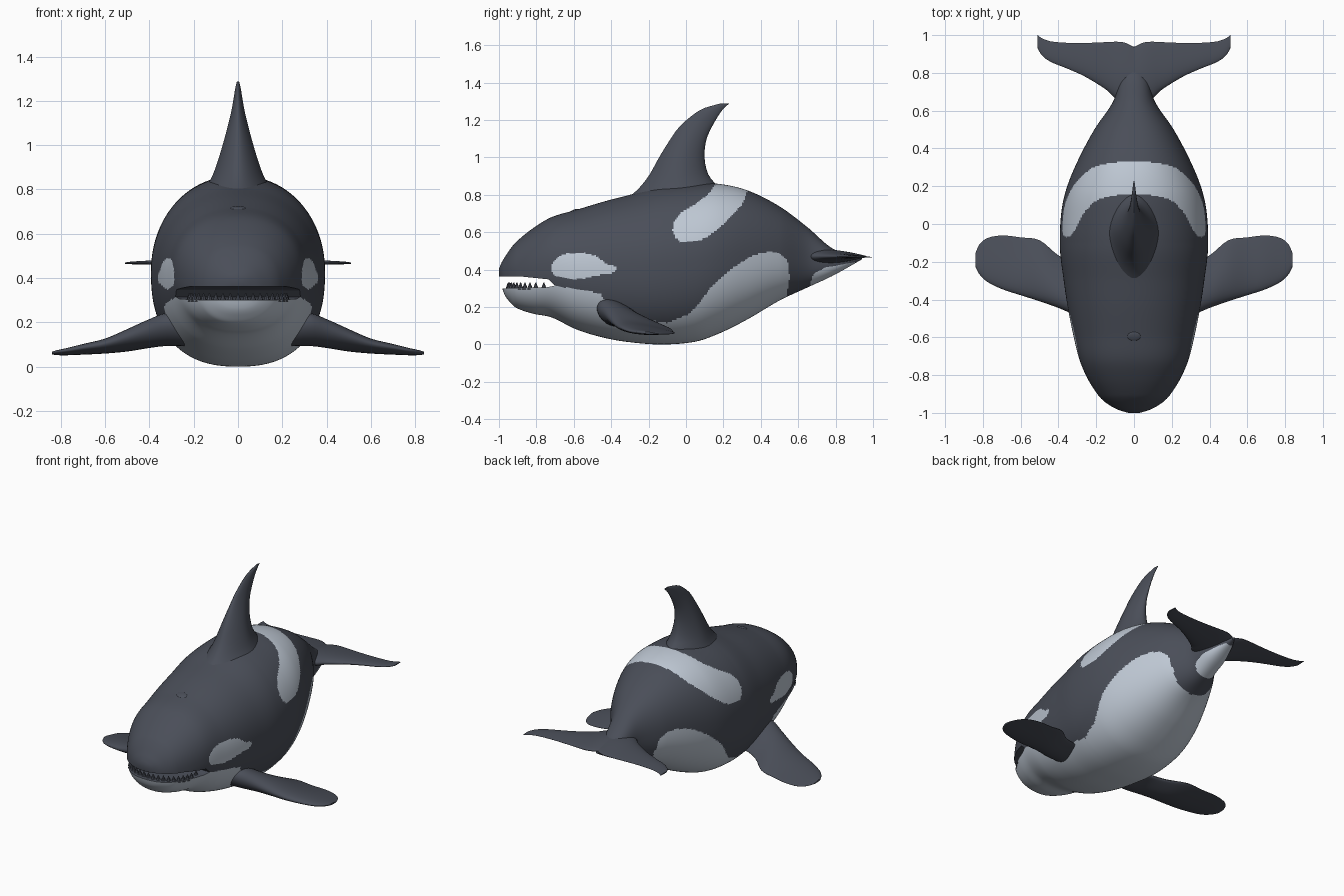
import bpy, bmesh, math
from mathutils import Vector, Matrix

if "Cube" in bpy.data.objects:
    bpy.data.objects.remove(bpy.data.objects["Cube"])


def material(name, rgb):
    m = bpy.data.materials.new(name)
    m.diffuse_color = (*rgb, 1)
    m.use_nodes = True
    m.node_tree.nodes["Principled BSDF"].inputs["Base Color"].default_value = m.diffuse_color
    return m


DARK = material("slate black", (0.068, 0.076, 0.098))
LIGHT = material("pale blue grey", (0.52, 0.58, 0.66))


def resample(rows, step):
    """Smooth curve through rows, keyed by their first column."""
    n = len(rows)

    def slope(i, k):
        a, b = rows[max(i - 1, 0)], rows[min(i + 1, n - 1)]
        return (b[k] - a[k]) / (b[0] - a[0])

    out = []
    for i in range(n - 1):
        a, b = rows[i], rows[i + 1]
        h = b[0] - a[0]
        count = max(2, math.ceil(h / step))
        for j in range(count):
            t = j / count
            row = [a[0] + h * t]
            for k in range(1, len(a)):
                row.append((2*t**3 - 3*t*t + 1) * a[k] + (t**3 - 2*t*t + t) * h * slope(i, k)
                           + (3*t*t - 2*t**3) * b[k] + (t**3 - t*t) * h * slope(i + 1, k))
            out.append(row)
    return out + [list(rows[-1])]


def ring(center, u, v, ru, rv, n, power=2.0, low_power=None, taper=0.0, droop=0.0):
    """Superellipse section; taper thins the +u end, droop lowers it."""
    pts = []
    for i in range(n):
        a = 2 * math.pi * (i + 0.5) / n
        c, s = math.cos(a), math.sin(a)
        k = power if s > 0 or low_power is None else low_power
        r = (abs(c) ** k + abs(s) ** k) ** (-1 / k)
        c, s = c * r, s * r
        pts.append(Vector(center) + Vector(u) * ru * c
                   + Vector(v) * (rv * s * (1 - taper * c) - droop * c))
    return pts


def finish(obj, angle=40):
    bpy.ops.object.select_all(action='DESELECT')
    obj.select_set(True)
    bpy.context.view_layer.objects.active = obj
    bpy.ops.object.shade_smooth_by_angle(angle=math.radians(angle))


def from_bmesh(name, bm, mats):
    bmesh.ops.recalc_face_normals(bm, faces=bm.faces[:])
    mesh = bpy.data.meshes.new(name)
    bm.to_mesh(mesh)
    bm.free()
    for m in mats:
        mesh.materials.append(m)
    obj = bpy.data.objects.new(name, mesh)
    bpy.context.collection.objects.link(obj)
    return obj


def loft(name, rings, mats, mirror=False):
    bm = bmesh.new()
    for side in ((1, -1) if mirror else (1,)):
        vs = [[bm.verts.new((p.x * side, p.y, p.z)) for p in r] for r in rings]
        n = len(vs[0])
        for a, b in zip(vs, vs[1:]):
            for i in range(n):
                bm.faces.new((a[i], a[(i + 1) % n], b[(i + 1) % n], b[i]))
        bm.faces.new(vs[0])
        bm.faces.new(vs[-1])
    return from_bmesh(name, bm, mats)


def inside(y, z, poly):
    hit = False
    for (y1, z1), (y2, z2) in zip(poly, poly[1:] + poly[:1]):
        if (z1 > z) != (z2 > z) and y < y1 + (z - z1) / (z2 - z1) * (y2 - y1):
            hit = not hit
    return hit


X, Y, Z = (1, 0, 0), (0, 1, 0), (0, 0, 1)

# Body: y, top z, bottom z, half width
BODY = [(-1.0, .405, .365, .03), (-.985, .44, .31, .08), (-.97, .465, .265, .112),
        (-.94, .51, .225, .157), (-.906, .55, .195, .19), (-.82, .62, .165, .245),
        (-.72, .68, .145, .288), (-.585, .72, .08, .322), (-.435, .765, .035, .352),
        (-.3, .80, .012, .372), (-.13, .845, 0, .392), (.05, .86, .015, .386),
        (.18, .858, .06, .36), (.33, .823, .135, .30), (.5, .738, .235, .21),
        (.65, .626, .305, .11), (.78, .515, .365, .075), (.88, .485, .42, .04),
        (.94, .47, .455, .01)]
rings = []
for y, zt, zb, w in resample(BODY, .008):
    mid = max(0, 1 - abs(y + .1) / .7)
    rings.append(ring((0, y, (zt + zb) / 2), X, Z, w, (zt - zb) / 2, 240,
                      2.25 - .15 * mid, 2.25 + .15 * mid))
body = loft("body", rings, [DARK, LIGHT])

# Mouth: wedge cut through the front of the head
MOUTH = [(-1.1, .297), (-.74, .306), (-.70, .315), (-.735, .348), (-.87, .362), (-1.1, .362)]
bm = bmesh.new()
face = bm.faces.new([bm.verts.new((-.6, y, z)) for y, z in MOUTH])
ext = bmesh.ops.extrude_face_region(bm, geom=[face])
bmesh.ops.translate(bm, vec=(1.2, 0, 0),
                    verts=[g for g in ext['geom'] if isinstance(g, bmesh.types.BMVert)])
cutter = from_bmesh("mouth_cutter", bm, [DARK])
cutter.hide_render = True
mod = body.modifiers.new("mouth", 'BOOLEAN')
mod.operation = 'DIFFERENCE'
mod.solver = 'EXACT'
mod.object = cutter
bpy.context.view_layer.objects.active = body
bpy.ops.object.modifier_apply(modifier=mod.name)
bpy.data.objects.remove(cutter)

# Body markings, as outlines in side view (y, z)
PATCHES = [
    # belly and jaw
    [(-1.1, .335), (-.70, .317), (-.6, .295), (-.46, .275), (-.42, .22), (-.3, .14), (-.1, .115),
     (.02, .165), (.07, .22), (.125, .295), (.19, .36), (.26, .417), (.33, .462), (.39, .487),
     (.45, .497), (.5, .487), (.535, .46), (.55, .42), (.552, .35), (.535, .25), (.52, -.1), (-1.1, -.1)],
    # saddle
    [(.33, .9), (.33, .823), (.30, .75), (.22, .66), (.125, .58), (.07, .553), (.02, .545), (-.03, .55),
     (-.06, .575), (-.073, .61), (-.065, .655), (-.035, .70), (.07, .765), (.125, .81), (.16, .86), (.16, .9)],
    # eye patch
    [(-.725, .40), (-.715, .435), (-.69, .465), (-.65, .483), (-.596, .49), (-.53, .486), (-.48, .474),
     (-.425, .433), (-.375, .415), (-.37, .395), (-.40, .378), (-.49, .368), (-.55, .352),
     (-.62, .348), (-.70, .365)],
    # tail underside
    [(.66, .25), (.665, .33), (.68, .375), (.74, .41), (.90, .44), (.95, .40)],
]
for p in body.data.polygons:
    c = p.center
    in_mouth = c.y < -.69 and abs(p.normal.x) < .02 and p.area > .002
    p.material_index = int(not in_mouth and any(inside(c.y, c.z, q) for q in PATCHES))
finish(body)

# Teeth: a row of small cones around the lower jaw
bm = bmesh.new()
for i in range(21):
    a = math.pi * (i / 20)
    loc = (.22 * math.cos(a), -.76 - .19 * math.sin(a) ** .8, .313)
    made = bmesh.ops.create_cone(bm, cap_ends=True, segments=8, radius1=.016, radius2=.002, depth=.038)
    bmesh.ops.translate(bm, verts=made['verts'], vec=loc)
finish(from_bmesh("teeth", bm, [DARK]))

# Dorsal fin: z, front y, back y, half thickness
FIN = [(.77, -.33, .20, .17), (.81, -.28, .19, .145), (.85, -.24, .165, .122), (.91, -.195, .12, .098),
       (1.0, -.145, .10, .07), (1.096, -.085, .11, .044), (1.165, -.035, .14, .028),
       (1.23, .04, .178, .017), (1.265, .10, .205, .011), (1.287, .18, .23, .005)]
finish(loft("dorsal_fin", [ring((0, (a + b) / 2, z), X, Y, t, (b - a) / 2, 40, 1.7)
                           for z, a, b, t in resample(FIN, .03)], [DARK]), 60)

# Paired flippers and flukes: x, front y, back y, z, half thickness
FLIPPER = [(.20, -.47, -.22, .15, .06), (.32, -.475, -.20, .155, .062), (.40, -.445, -.165, .138, .054),
           (.5, -.41, -.085, .11, .042), (.6, -.378, -.07, .087, .028), (.7, -.345, -.06, .074, .02),
           (.78, -.305, -.075, .064, .013), (.82, -.265, -.11, .061, .009), (.84, -.225, -.155, .06, .005)]
FLUKE = [(0, .64, .937, .47, .036), (.05, .645, .962, .47, .034), (.10, .665, .966, .47, .028),
         (.14, .705, .964, .47, .022), (.26, .78, .959, .47, .014), (.36, .825, .96, .47, .01),
         (.445, .86, .968, .469, .007), (.49, .895, .985, .468, .005), (.51, .93, 1.0, .467, .003)]
for name, rows, taper, droop in (("flippers", FLIPPER, .6, .6), ("flukes", FLUKE, .5, 0)):
    finish(loft(name, [ring((x, (a + b) / 2, z), Y, Z, (b - a) / 2, t, 32, 1.9, None, taper, droop * t)
                       for x, a, b, z, t in resample(rows, .03)], [DARK], mirror=True), 60)

# Blowhole: low oval mound on the head, tilted with the brow
bm = bmesh.new()
bmesh.ops.create_uvsphere(bm, u_segments=20, v_segments=10, radius=1)
bmesh.ops.scale(bm, verts=bm.verts[:], vec=(.035, .025, .006))
bmesh.ops.rotate(bm, verts=bm.verts[:], matrix=Matrix.Rotation(.3, 3, 'X'))
bmesh.ops.translate(bm, verts=bm.verts[:], vec=(0, -.595, .716))
finish(from_bmesh("blowhole", bm, [DARK]))
